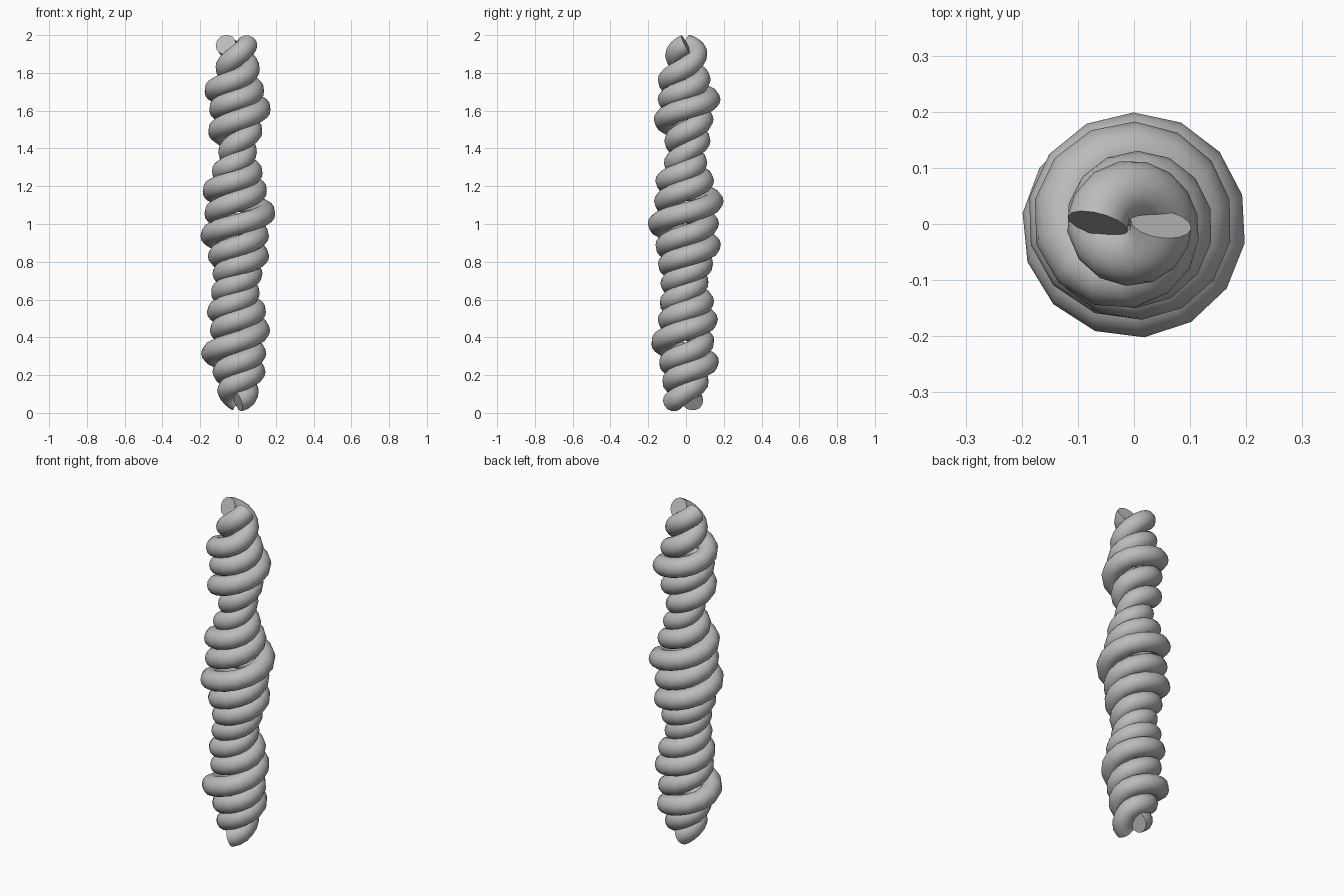
import bpy, bmesh, math
from mathutils import Vector

if "Cube" in bpy.data.objects:
    bpy.data.objects.remove(bpy.data.objects["Cube"])

TUBE, SIDES, STEPS = 0.055, 14, 126

grey = bpy.data.materials.new("grey")
grey.diffuse_color = (0.5, 0.5, 0.5, 1)
grey.use_nodes = True
grey.node_tree.nodes["Principled BSDF"].inputs["Base Color"].default_value = grey.diffuse_color

# centre heights and outer radii of the strands, at quarter turns 0, 1, 3, 5 ... 35
QUARTERS = [0] + list(range(1, 36, 2))
HEIGHT = [.06, .115, .215, .315, .44, .54, .64, .735, .83, .94, 1.06, 1.18,
          1.28, 1.38, 1.49, 1.61, 1.71, 1.83, 1.95]
OUTER_A = [.09, .11, .145, .195, .17, .165, .115, .135, .165, .2, .2, .19,
           .13, .105, .13, .155, .14, .12, .103]
OUTER_B = [.125, .11, .135, .15, .15, .15, .145, .13, .16, .165, .18, .155,
           .14, .10, .16, .175, .18, .115, .12]


def sample(table, s):
    """Smooth interpolation of a table at quarter turn s."""
    i = 0
    while i < len(QUARTERS) - 2 and s > QUARTERS[i + 1]:
        i += 1
    t = (s - QUARTERS[i]) / (QUARTERS[i + 1] - QUARTERS[i])
    p0, p1 = table[max(i - 1, 0)], table[i]
    p2, p3 = table[i + 1], table[min(i + 2, len(table) - 1)]
    return p1 + 0.5 * t * (p2 - p0 + t * (2 * p0 - 5 * p1 + 4 * p2 - p3
                                          + t * (3 * (p1 - p2) + p3 - p0)))


def strand(name, start, outer):
    """Sweep a round tube along a helix of varying radius."""
    pts = []
    for k in range(STEPS + 1):
        s = 35 * k / STEPS
        a = start + s * math.pi / 2
        r = sample(outer, s) - TUBE
        pts.append(Vector((r * math.cos(a), r * math.sin(a), sample(HEIGHT, s))))
    bm = bmesh.new()
    rings = []
    for k, p in enumerate(pts):
        t = (pts[min(k + 1, STEPS)] - pts[max(k - 1, 0)]).normalized()
        side = t.cross(Vector((0, 0, 1))).normalized()
        up = side.cross(t)
        rings.append([bm.verts.new(p + TUBE * (side * math.cos(b) + up * math.sin(b)))
                      for b in (2 * math.pi * j / SIDES for j in range(SIDES))])
    for r0, r1 in zip(rings, rings[1:]):
        for j in range(SIDES):
            n = (j + 1) % SIDES
            bm.faces.new((r0[j], r0[n], r1[n], r1[j]))
    # flat cut ends
    bm.faces.new(rings[0])
    bm.faces.new(rings[-1])
    bmesh.ops.recalc_face_normals(bm, faces=bm.faces)
    me = bpy.data.meshes.new(name)
    bm.to_mesh(me)
    bm.free()
    me.materials.append(grey)
    ob = bpy.data.objects.new(name, me)
    bpy.context.collection.objects.link(ob)
    bpy.context.view_layer.objects.active = ob
    ob.select_set(True)
    bpy.ops.object.shade_smooth_by_angle(angle=math.radians(50))
    ob.select_set(False)


strand("rope_strand_a", math.pi / 2, OUTER_A)
strand("rope_strand_b", -math.pi / 2, OUTER_B)
